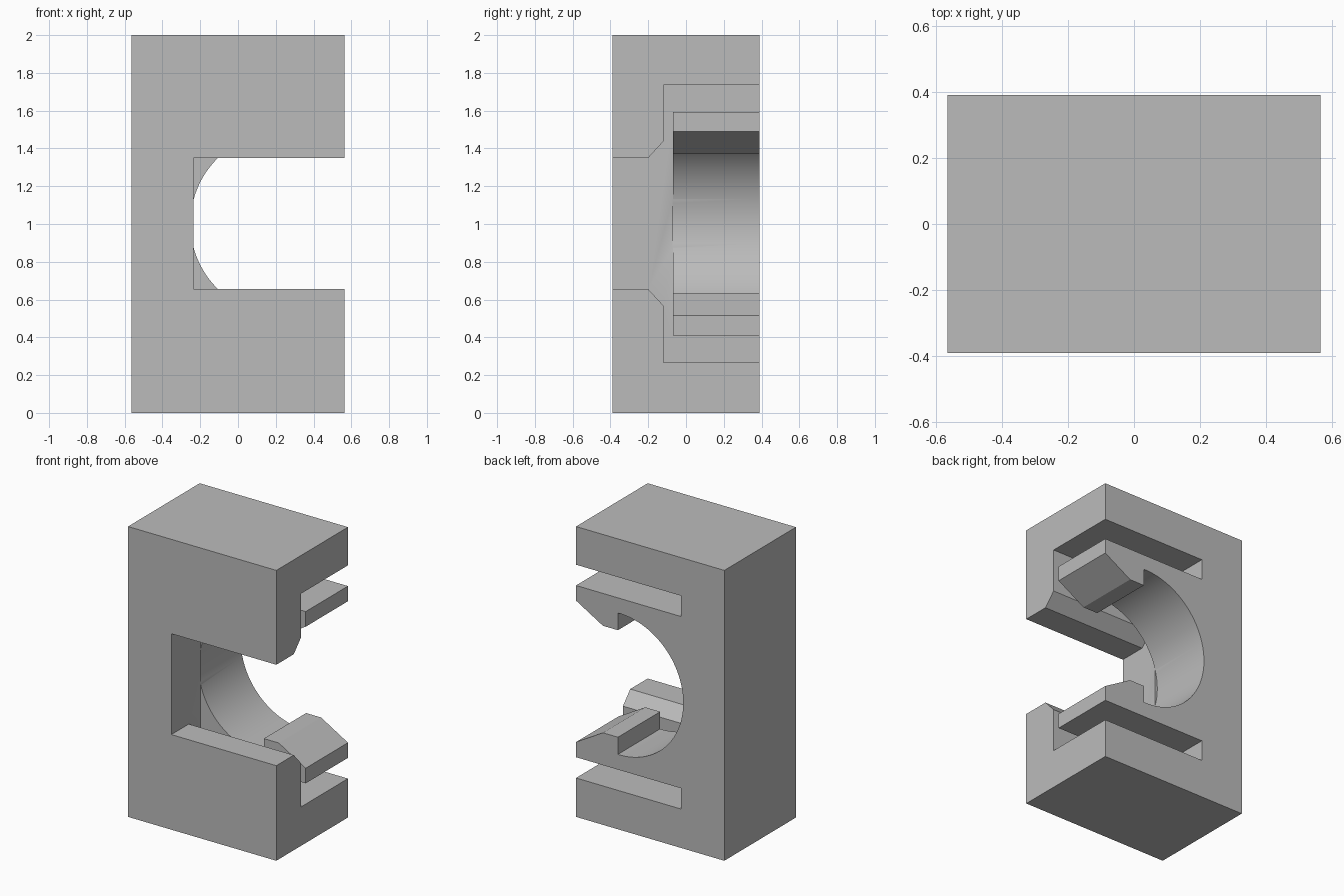
import bpy, bmesh, math
from mathutils import Vector

cube = bpy.data.objects.get("Cube")
if cube:
    bpy.data.objects.remove(cube, do_unlink=True)

MID = 1.0025          # height of the mirror plane of the clip
WALL = -0.235         # inner wall of the opening

grey = bpy.data.materials.new("light grey")
grey.use_nodes = True
colour = (0.5, 0.5, 0.5, 1)
grey.diffuse_color = colour
grey.node_tree.nodes["Principled BSDF"].inputs["Base Color"].default_value = colour


def prism(name, points, sweep):
    """Closed 3D outline swept along a vector."""
    bm = bmesh.new()
    face = bm.faces.new([bm.verts.new(p) for p in points])
    new = bmesh.ops.extrude_face_region(bm, geom=[face])["geom"]
    bmesh.ops.translate(bm, vec=Vector(sweep),
                        verts=[g for g in new if isinstance(g, bmesh.types.BMVert)])
    bmesh.ops.recalc_face_normals(bm, faces=bm.faces)
    mesh = bpy.data.meshes.new(name)
    bm.to_mesh(mesh)
    bm.free()
    mesh.materials.append(grey)
    obj = bpy.data.objects.new(name, mesh)
    bpy.context.collection.objects.link(obj)
    return obj


def mirrored(half):
    """Upper half of an outline followed by its mirror image below MID."""
    return half + [(a, 2 * MID - z) for a, z in reversed(half)]


def cut(target, cutter):
    cutter.hide_render = True
    mod = target.modifiers.new("cut", "BOOLEAN")
    mod.operation = "DIFFERENCE"
    mod.solver = "EXACT"
    mod.object = cutter
    bpy.context.view_layer.objects.active = target
    bpy.ops.object.modifier_apply(modifier=mod.name)
    bpy.data.objects.remove(cutter, do_unlink=True)


# Solid block
X, Y = 0.565, 0.39
block = prism("clip_block", [(-X, -Y, 0), (X, -Y, 0), (X, Y, 0), (-X, Y, 0)], (0, 0, 2))

# Front opening with flared lips, gap behind the front wall, slots beside the arms
channel = mirrored([(-0.5, 1.35), (-0.2, 1.35), (-0.12, 1.437), (-0.12, 1.737),
                    (0.5, 1.737), (0.5, 1.594), (-0.07, 1.594)])
cut(block, prism("channel_cutter", [(WALL, y, z) for y, z in channel], (1, 0, 0)))

# Round bore bounded by two hooked arms with sloping lead-ins
radius, centre = 0.487, 0.235
hook = [(0.7, 1.568), (0.36, 1.371), (0.246, 1.371)]
start = math.acos((0.246 - centre) / radius)
steps = 32
arc = [(centre + radius * math.cos(t), MID + radius * math.sin(t))
       for t in (start + (math.pi - start) * i / (steps + 0.5) for i in range(steps + 1))]
bore = mirrored(hook + arc)
cut(block, prism("bore_cutter", [(x, -0.0705, z) for x, z in bore], (0, 1, 0)))

# Smooth bore, crisp edges elsewhere
bpy.ops.object.select_all(action="DESELECT")
block.select_set(True)
bpy.context.view_layer.objects.active = block
bpy.ops.object.shade_smooth_by_angle(angle=math.radians(25))
